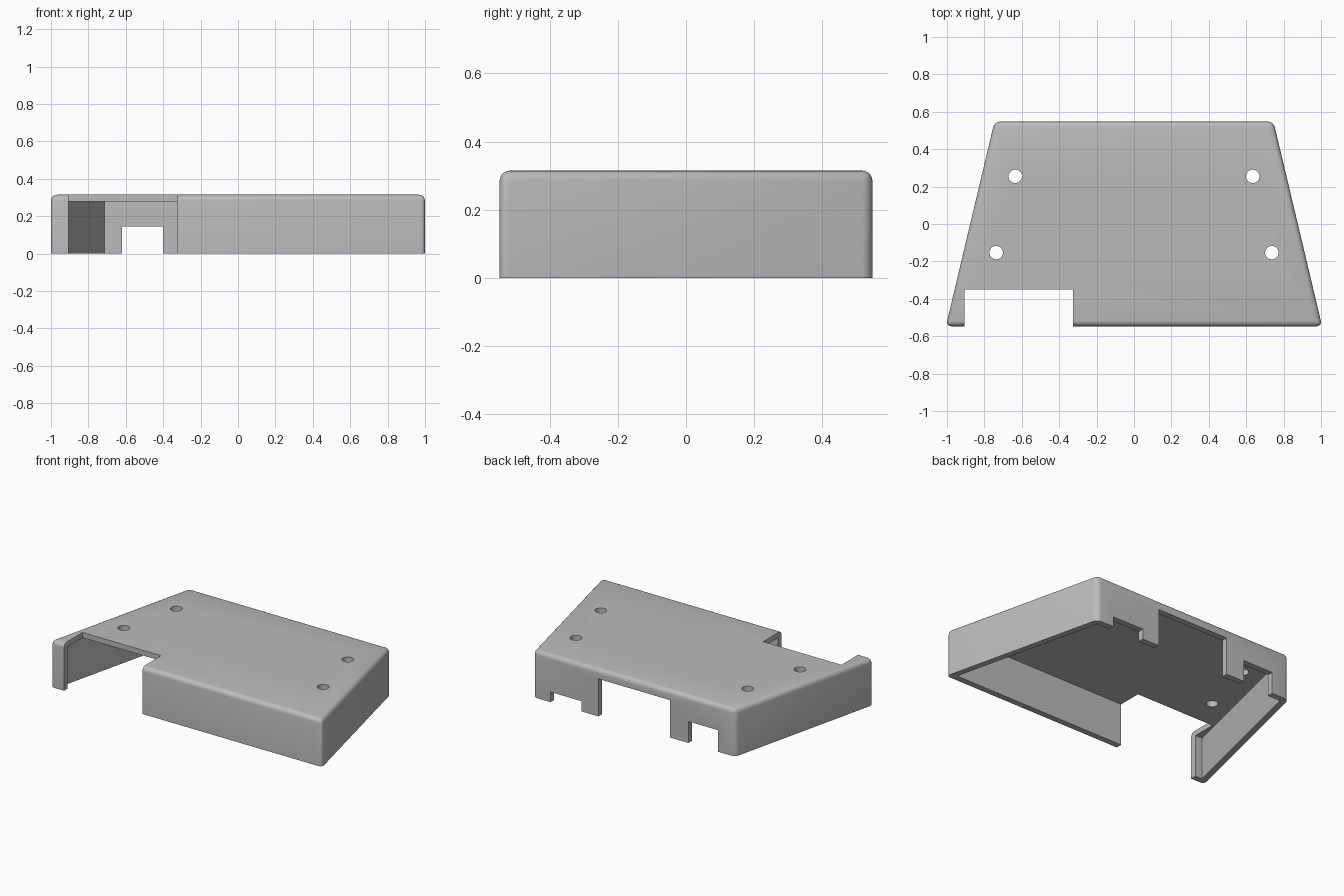
import bpy
import bmesh
from math import radians, hypot

cube = bpy.data.objects.get("Cube")
if cube:
    bpy.data.objects.remove(cube, do_unlink=True)

# Main dimensions
DEPTH, HEIGHT, WALL, ROOF, ROUND = 0.547, 0.315, 0.04, 0.035, 0.03
FRONT_W, BACK_W = 1.006, 0.746
SLOPE = (FRONT_W - BACK_W) / (2 * DEPTH)


def half_width(y):
    return FRONT_W - (y + DEPTH) * SLOPE


def finish(name, bm):
    bmesh.ops.recalc_face_normals(bm, faces=bm.faces[:])
    mesh = bpy.data.meshes.new(name)
    bm.to_mesh(mesh)
    bm.free()
    obj = bpy.data.objects.new(name, mesh)
    bpy.context.collection.objects.link(obj)
    return obj


def trapezoid(name, inset, z0, z1, rounding=0):
    """Tapered prism; optionally rounds every edge except the bottom rim."""
    bm = bmesh.new()
    y = DEPTH - inset
    side = inset * hypot(1, SLOPE)
    front, back = half_width(-y) - side, half_width(y) - side
    outline = [(-front, -y), (front, -y), (back, y), (-back, y)]
    base = bm.faces.new([bm.verts.new((px, py, z0)) for px, py in outline])
    ext = bmesh.ops.extrude_face_region(bm, geom=[base], use_keep_orig=True)
    for v in ext["geom"]:
        if isinstance(v, bmesh.types.BMVert):
            v.co.z = z1
    if rounding:
        edges = [e for e in bm.edges if max(v.co.z for v in e.verts) > z0]
        bmesh.ops.bevel(bm, geom=edges, offset=rounding, segments=5,
                        profile=0.5, affect='EDGES')
    return finish(name, bm)


def box(name, x0, x1, y0, y1, z0, z1):
    bm = bmesh.new()
    bmesh.ops.create_cube(bm, size=1)
    for v in bm.verts:
        v.co.x = x1 if v.co.x > 0 else x0
        v.co.y = y1 if v.co.y > 0 else y0
        v.co.z = z1 if v.co.z > 0 else z0
    return finish(name, bm)


def drill(name, x, y, radius):
    bm = bmesh.new()
    bmesh.ops.create_cone(bm, cap_ends=True, segments=32, radius1=radius,
                          radius2=radius, depth=0.4)
    bmesh.ops.translate(bm, verts=bm.verts[:], vec=(x, y, HEIGHT))
    return finish(name, bm)


# Rounded outer shell
cover = trapezoid("enclosure_cover", 0, 0, HEIGHT, ROUND)

# Hollow interior and open front corner
cutters = [
    trapezoid("interior_cutter", WALL, -0.2, HEIGHT - ROOF),
    box("front_opening_cutter", -0.905, -0.325, -0.8, -0.35, -0.2, 0.6),
]

# Cable notches in the rear wall: x range and height
for x0, x1, top in [(-0.62, -0.4, 0.144), (-0.265, 0.265, 0.25), (0.39, 0.62, 0.068)]:
    cutters.append(box("rear_notch_cutter", x0, x1, 0.45, 0.8, -0.2, top))

# Screw holes through the roof
for side in (-1, 1):
    for x, y in [(0.635, 0.255), (0.737, -0.153)]:
        cutters.append(drill("screw_hole_cutter", side * x, y, 0.036))

bpy.ops.object.select_all(action='DESELECT')
bpy.context.view_layer.objects.active = cover
cover.select_set(True)
for cutter in cutters:
    cutter.hide_render = True
    mod = cover.modifiers.new("cut", 'BOOLEAN')
    mod.operation = 'DIFFERENCE'
    mod.solver = 'EXACT'
    mod.object = cutter
    bpy.ops.object.modifier_apply(modifier=mod.name)
    bpy.data.objects.remove(cutter, do_unlink=True)

# Plain grey plastic
grey = bpy.data.materials.new("plain_grey")
grey.use_nodes = True
colour = (0.5, 0.5, 0.5, 1)
grey.diffuse_color = colour
grey.node_tree.nodes["Principled BSDF"].inputs["Base Color"].default_value = colour
cover.data.materials.clear()
cover.data.materials.append(grey)

bpy.ops.object.shade_smooth_by_angle(angle=radians(30))
